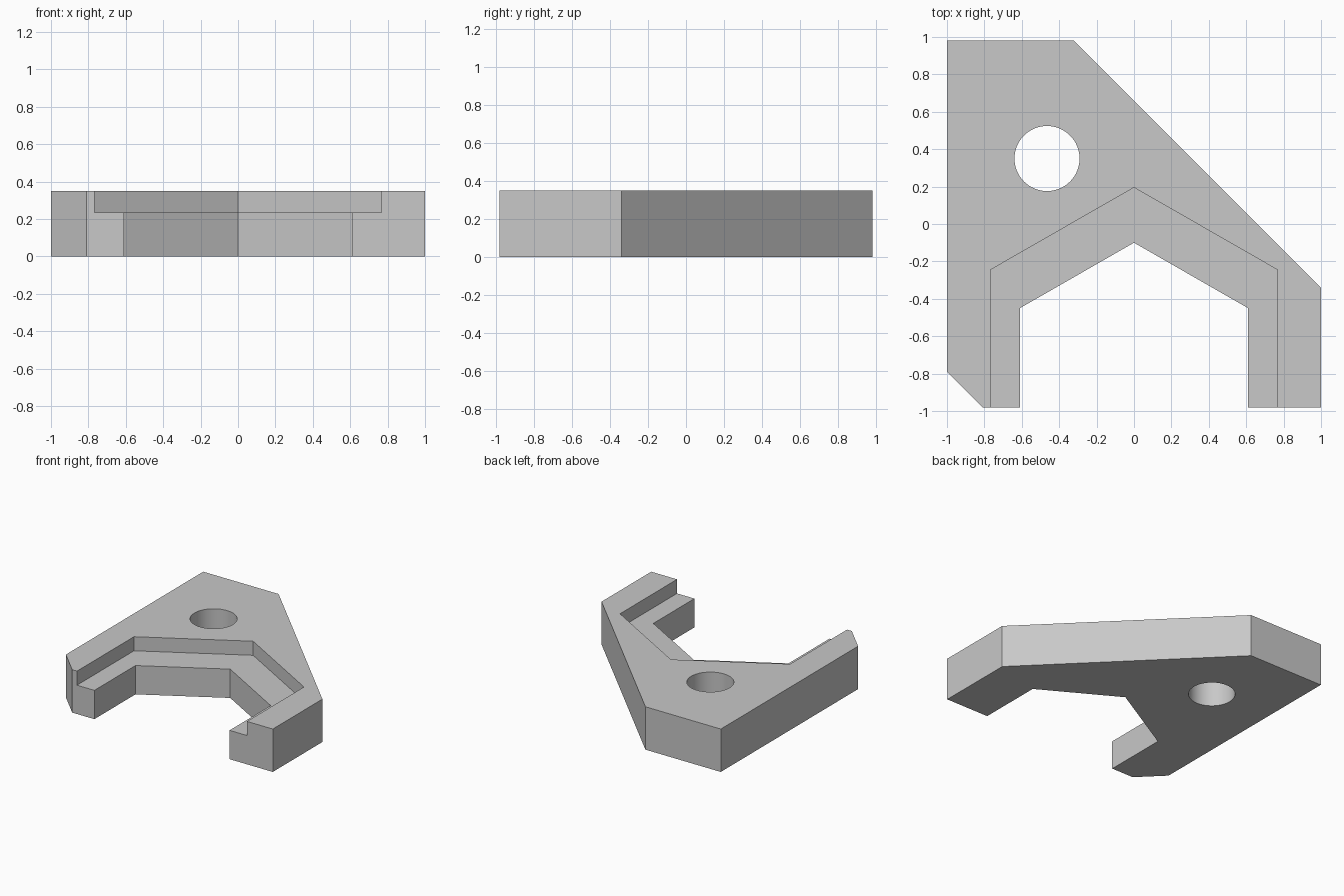
import bpy
import bmesh
import math

cube = bpy.data.objects.get("Cube")
if cube:
    bpy.data.objects.remove(cube, do_unlink=True)

HEIGHT, LEDGE, BACK = 0.35, 0.235, 0.98

grey = bpy.data.materials.new("plain grey")
grey.use_nodes = True
grey.diffuse_color = (0.58, 0.58, 0.58, 1)
grey.node_tree.nodes["Principled BSDF"].inputs["Base Color"].default_value = grey.diffuse_color


def prism(name, outline, bottom, top):
    """Extrude a flat outline upward into a closed solid."""
    bm = bmesh.new()
    face = bm.faces.new([bm.verts.new((x, y, bottom)) for x, y in outline])
    result = bmesh.ops.extrude_face_region(bm, geom=[face])
    moved = [v for v in result["geom"] if isinstance(v, bmesh.types.BMVert)]
    bmesh.ops.translate(bm, verts=moved, vec=(0, 0, top - bottom))
    bmesh.ops.recalc_face_normals(bm, faces=bm.faces)
    mesh = bpy.data.meshes.new(name)
    bm.to_mesh(mesh)
    bm.free()
    mesh.materials.append(grey)
    obj = bpy.data.objects.new(name, mesh)
    bpy.context.collection.objects.link(obj)
    return obj


def gable(half_width, shoulder, peak):
    """Symmetrical pointed opening that runs out past the front edge."""
    right = [(-half_width, -1.2), (-half_width, shoulder)]
    return right + [(0, peak)] + [(-x, y) for x, y in reversed(right)]


def cut(target, cutter):
    mod = target.modifiers.new(cutter.name, 'BOOLEAN')
    mod.operation = 'DIFFERENCE'
    mod.solver = 'EXACT'
    mod.object = cutter
    cutter.hide_render = True
    cutter.hide_set(True)
    cutter.display_type = 'WIRE'


# Bracket plate with clipped corners
plate = prism("bracket_plate", [
    (-1, -0.79), (-0.81, -BACK), (1, -BACK), (1, -0.34),
    (-0.32, BACK), (-1, BACK)], 0, HEIGHT)

# Through opening and the wider recessed ledge around it
cut(plate, prism("opening_cutter", gable(0.61, -0.45, -0.10), -0.1, HEIGHT + 0.1))
cut(plate, prism("ledge_cutter", gable(0.767, -0.245, 0.195), LEDGE, HEIGHT + 0.1))

# Round bolt hole
circle = [(-0.465 + 0.174 * math.cos(a), 0.35 + 0.174 * math.sin(a))
          for a in (math.tau * i / 64 for i in range(64))]
cut(plate, prism("bolt_hole_cutter", circle, -0.1, HEIGHT + 0.1))

# Apply the cuts and remove the cutters
bpy.context.view_layer.update()
graph = bpy.context.evaluated_depsgraph_get()
finished = bpy.data.meshes.new_from_object(plate.evaluated_get(graph))
cutters = [m.object for m in plate.modifiers]
plate.modifiers.clear()
plate.data = finished
for cutter in cutters:
    bpy.data.objects.remove(cutter, do_unlink=True)

# Smooth hole wall, sharp edges elsewhere
bpy.ops.object.select_all(action='DESELECT')
bpy.context.view_layer.objects.active = plate
plate.select_set(True)
bpy.ops.object.shade_smooth_by_angle(angle=math.radians(25))
